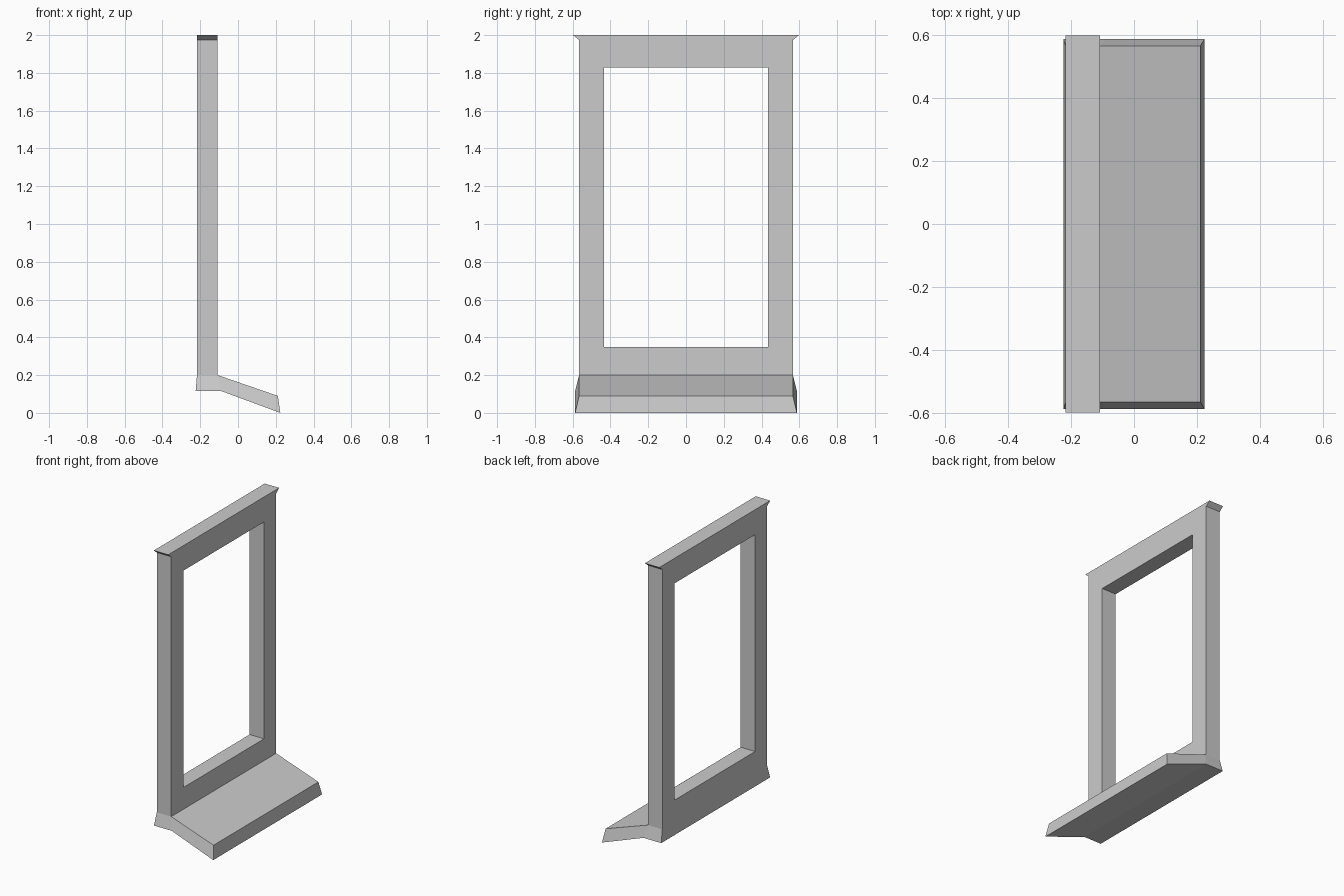
import bpy

if "Cube" in bpy.data.objects:
    bpy.data.objects.remove(bpy.data.objects["Cube"])

BACK, FRONT = -0.217, -0.108   # frame thickness along x
HALF = 0.566                   # half width of frame and sill top
BASE_Z = 0.2                   # where frame meets sill


def make(name, verts, faces):
    mesh = bpy.data.meshes.new(name)
    mesh.from_pydata(verts, [], faces)
    bm = bmesh.new()
    bm.from_mesh(mesh)
    bmesh.ops.recalc_face_normals(bm, faces=bm.faces)
    bm.to_mesh(mesh)
    bm.free()
    ob = bpy.data.objects.new(name, mesh)
    bpy.context.collection.objects.link(ob)
    return ob


import bmesh

# Upright frame: rectangular ring with a thin cap flaring out sideways
def rect(h, z0, z1):
    return [(-h, z0), (h, z0), (h, z1), (-h, z1)]

shoulder = 1.974
outline = rect(HALF, BASE_Z, shoulder) + rect(0.435, 0.349, 1.829) + [(0.598, 2), (-0.598, 2)]
n = len(outline)
verts = [(x, y, z) for x in (FRONT, BACK) for y, z in outline]
panels = [(i, (i + 1) % 4, 4 + (i + 1) % 4, 4 + i) for i in range(4)] + [(3, 2, 8, 9)]
faces = panels + [tuple(n + i for i in reversed(p)) for p in panels]
# edges swept through the thickness; bottom is left open where the sill joins
rims = [(1, 2), (2, 8), (8, 9), (9, 3), (3, 0)] + [(4 + i, 4 + (i + 1) % 4) for i in range(4)]
faces += [(a, b, n + b, n + a) for a, b in rims]
make("upright_frame", verts, faces)

# Sloping sill: bent slab profile, wider along its lower edge
upper = [(BACK, BASE_Z), (FRONT, BASE_Z), (0.211, 0.09)]
lower = [(-0.224, 0.116), (-0.09, 0.116), (0.224, 0.0)]
verts = []
for s in (-1, 1):
    verts += [(x, s * HALF, z) for x, z in upper]
    verts += [(x, s * 0.587, z) for x, z in lower]
ends = [(0, 1, 4, 3), (1, 2, 5, 4)]
faces = ends + [tuple(6 + i for i in reversed(f)) for f in ends]
# top slope, front lip, underside and back; open below the frame
faces += [(a, b, 6 + b, 6 + a) for a, b in [(1, 2), (2, 5), (5, 4), (4, 3), (3, 0)]]
make("sloping_sill", verts, faces)
